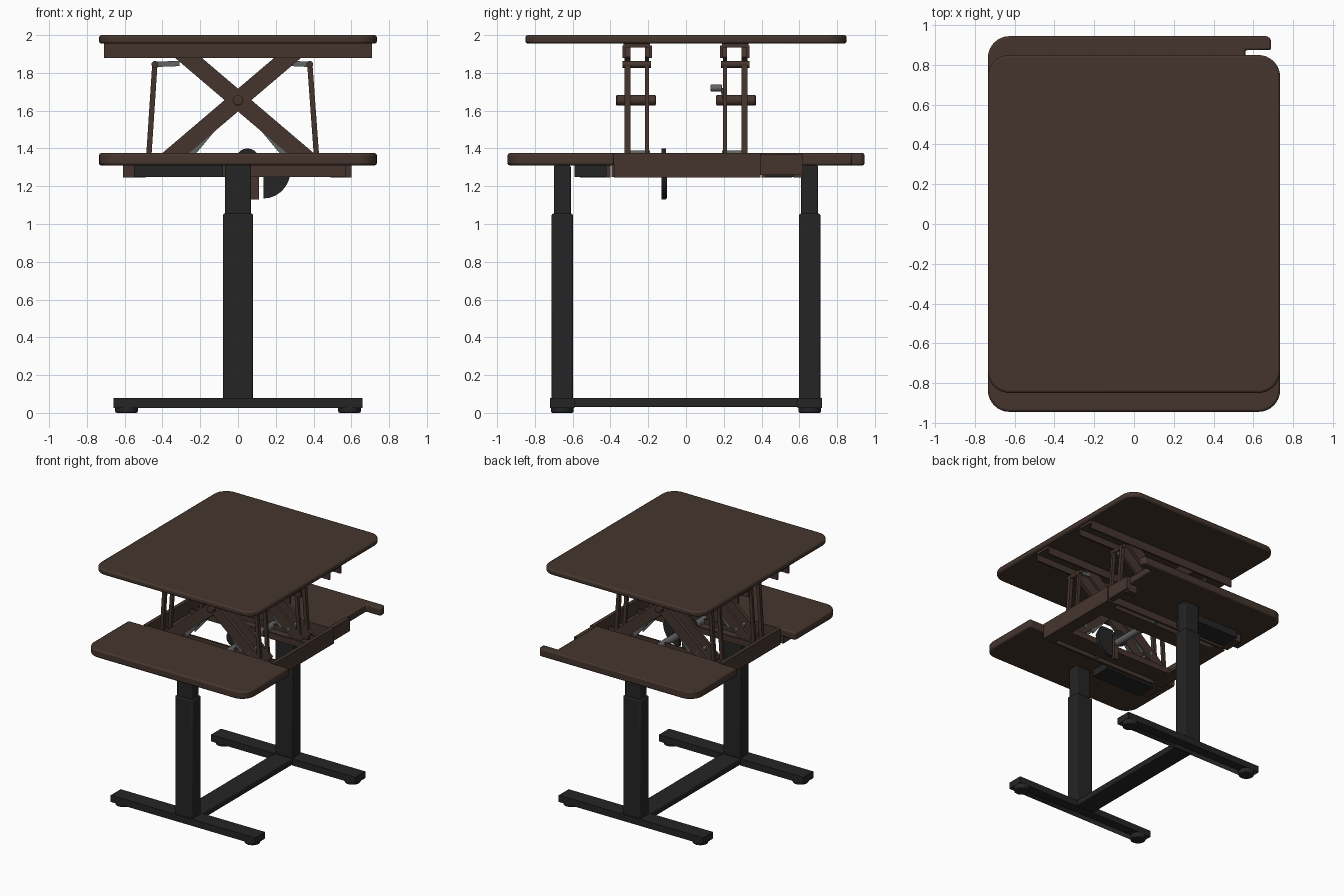
import bpy, bmesh
from math import radians, cos, sin, pi, atan2, hypot
from mathutils import Vector, Matrix

cube = bpy.data.objects.get("Cube")
if cube:
    bpy.data.objects.remove(cube, do_unlink=True)


def material(name, rgb):
    m = bpy.data.materials.new(name)
    m.use_nodes = True
    m.diffuse_color = (*rgb, 1)
    m.node_tree.nodes["Principled BSDF"].inputs["Base Color"].default_value = (*rgb, 1)
    return m


BROWN = material("dark_brown", (0.060, 0.036, 0.027))
BLACK = material("charcoal", (0.018, 0.018, 0.019))
GREY = material("steel_grey", (0.12, 0.13, 0.125))


def finish(name, bm, mat, bevel=0.0, segments=2):
    bmesh.ops.recalc_face_normals(bm, faces=bm.faces)
    mesh = bpy.data.meshes.new(name)
    bm.to_mesh(mesh)
    bm.free()
    mesh.materials.append(mat)
    ob = bpy.data.objects.new(name, mesh)
    bpy.context.collection.objects.link(ob)
    if bevel:
        mod = ob.modifiers.new("soft_edges", "BEVEL")
        mod.width, mod.segments, mod.limit_method = bevel, segments, "ANGLE"
        mod.angle_limit = radians(40)
    bpy.ops.object.select_all(action="DESELECT")
    ob.select_set(True)
    bpy.context.view_layer.objects.active = ob
    bpy.ops.object.shade_smooth_by_angle(angle=radians(35))
    return ob


def box(name, x, y, z, mat, bevel=0.0):
    """Box from (min, max) ranges."""
    bm = bmesh.new()
    size = [r[1] - r[0] for r in (x, y, z)]
    mid = [(r[0] + r[1]) / 2 for r in (x, y, z)]
    bmesh.ops.create_cube(bm, size=1, matrix=Matrix.Translation(mid) @ Matrix.Diagonal((*size, 1)))
    return finish(name, bm, mat, bevel)


def rod(name, a, b, radius, mat, sides=16, bevel=0.0):
    a, b = Vector(a), Vector(b)
    turn = (b - a).to_track_quat("Z", "Y").to_matrix().to_4x4()
    bm = bmesh.new()
    bmesh.ops.create_cone(bm, cap_ends=True, segments=sides, radius1=radius, radius2=radius,
                          depth=(b - a).length, matrix=Matrix.Translation((a + b) / 2) @ turn)
    return finish(name, bm, mat, bevel)


def prism(name, points, low, high, mat, axis="z", bevel=0.0):
    """Extrude an outline along z, or an (x, z) outline along y."""
    place = (lambda p, h: (p[0], p[1], h)) if axis == "z" else (lambda p, h: (p[0], h, p[1]))
    bm = bmesh.new()
    face = bm.faces.new([bm.verts.new(place(p, low)) for p in points])
    out = bmesh.ops.extrude_face_region(bm, geom=[face])
    shift = Vector(place((0, 0), high - low))
    bmesh.ops.translate(bm, vec=shift, verts=[v for v in out["geom"] if isinstance(v, bmesh.types.BMVert)])
    return finish(name, bm, mat, bevel)


def rounded(corners):
    """Outline from (x, y, radius) corners, listed anticlockwise."""
    pts = []
    for i, (x, y, r) in enumerate(corners):
        p = Vector((x, y))
        if not r:
            pts.append(p)
            continue
        u = (Vector(corners[i - 1][:2]) - p).normalized()
        v = (Vector(corners[(i + 1) % len(corners)][:2]) - p).normalized()
        c = p + (u + v) * r
        for k in range(9):
            t = k / 8 * pi / 2
            pts.append(c - v * r * cos(t) - u * r * sin(t))
    return pts


def arm(name, a, b, width, y, mat):
    """Flat bar between two (x, z) points, spanning the y range."""
    a, b = Vector(a), Vector(b)
    d = (b - a).normalized()
    n = Vector((-d.y, d.x)) * width / 2
    return prism(name, [a - n, b - n, b + n, a + n], y[0], y[1], mat, "y")


W = 0.735

# Raised work surface
prism("top_panel", rounded([(-W, -.85, .11), (W, -.85, .11), (W, .85, .11), (-W, .85, .11)]),
      1.955, 2.0, BROWN, bevel=0.012)

# Lower boards; the back one is cut away at its left end
prism("front_board", rounded([(-W, -.945, .11), (W, -.945, .11), (W, -.38, 0), (-W, -.38, 0)]),
      1.31, 1.375, BROWN, bevel=0.012)
prism("back_board", rounded([(-W, .38, 0), (.56, .38, 0), (.56, .875, 0), (.69, .875, 0),
                             (.69, .945, .03), (-W, .945, .11)]),
      1.31, 1.375, BROWN, bevel=0.01)

# Tray frame that carries the lift
for s, side, end in ((1, "left", .395), (-1, "right", .38)):
    box(f"{side}_tray_wall", sorted((s * .57, s * .60)), (-.38, end), (1.245, 1.375), BROWN)
    box(f"{side}_tray_ledge", sorted((s * .49, s * .57)), (-.38, end), (1.245, 1.265), BROWN)
box("left_tray_extension", (.54, .59), (.395, .62), (1.26, 1.37), BROWN)
box("left_tray_bracket", (.49, .57), (.57, .62), (1.245, 1.31), BROWN)
for s, side in ((-1, "front"), (1, "back")):
    box(f"{side}_tray_beam", (-.57, .57), sorted((s * .375, s * .395)), (1.25, 1.375), BROWN)
    box(f"{side}_support_box", (-.55, -.08), sorted((s * .42, s * .59)), (1.25, 1.31), BLACK)
    box(f"{side}_support_cap", (-.61, -.55), sorted((s * .40, s * .56)), (1.245, 1.31), BROWN)

# Scissor lift: one assembly near the front, one near the back
for s, side in ((-1, "front"), (1, "back")):
    outer = sorted((s * .295, s * .325))
    inner = sorted((s * .195, s * .218))
    span = sorted((s * .19, s * .33))
    # channels the arms slide in
    for zone, x, z, cap in (("upper", .71, (1.88, 1.945), (1.935, 1.955)),
                            ("lower", .57, (1.25, 1.30), (1.25, 1.26))):
        for edge, y in (("outer", s * .328), ("inner", s * .188)):
            box(f"{side}_{zone}_channel_{edge}", (-x, x), (y - .007, y + .007), z, BROWN)
        box(f"{side}_{zone}_channel_web", (-x, x), span, cap, BROWN)
    for layer, y in (("outer", outer), ("inner", inner)):
        for m, lean in ((1, "rising"), (-1, "falling")):
            arm(f"{side}_{layer}_{lean}_arm", (-m * .43, 1.29), (m * .31, 1.92), .092, y, BROWN)
            arm(f"{side}_{layer}_{lean}_spring", (m * .27, 1.37), (m * .07, 1.61), .07,
                (y[0] + .006, y[1] - .006), GREY)
        # slim struts at both ends
        arm(f"{side}_{layer}_right_strut", (-.478, 1.27), (-.44, 1.85), .028, y, BROWN)
        arm(f"{side}_{layer}_left_strut", (.422, 1.27), (.38, 1.85), .028, y, BROWN)
    # pivots and cross pins
    rod(f"{side}_pivot", (0, s * .16, 1.655), (0, s * .37, 1.655), .028, BROWN, 20, .006)
    for x, end in ((-.44, "right"), (.38, "left")):
        rod(f"{side}_{end}_top_pin", (x, s * .185, 1.845), (x, s * .335, 1.845), .018, BROWN)
        inside = x + (.13 if x < 0 else -.10)
        arm(f"{side}_{end}_top_link", (x, 1.845), (inside, 1.85), .028, inner, GREY)
    for x in (-.33, .33):
        rod(f"{side}_lower_pin", (x, s * .19, 1.375), (x, s * .325, 1.375), .014, GREY)

# Lift drive in the middle of the tray
rod("drive_shaft", (.08, -.36, 1.28), (.08, .36, 1.28), .028, GREY)
rod("release_knob", (.05, .13, 1.72), (.05, .19, 1.72), .018, GREY, bevel=.005)
rod("release_lever", (.05, .19, 1.72), (.05, .205, 1.66), .010, GREY, 10)
fan = [(.135, 1.30), (.135, 1.135)]
fan += [(.135 + .145 * sin(t * pi / 14), 1.29 - .155 * cos(t * pi / 14)) for t in range(1, 8)]
prism("drive_sector", fan + [(.24, 1.37), (.13, 1.37)], -.13, -.10, BLACK, "y")
box("drive_tab", (.07, .112), (-.13, -.105), (1.13, 1.33), BROWN)
rod("drive_wheel", (.05, -.13, 1.335), (.05, -.105, 1.335), .065, BLACK, 20)

# Telescopic legs and feet
for s, side in ((-1, "front"), (1, "back")):
    mid = s * .655
    box(f"{side}_upper_leg", (-.07, .07), (mid - .045, mid + .045), (1.0, 1.31), BLACK, .008)
    box(f"{side}_lower_leg", (-.08, .08), (mid - .056, mid + .056), (.07, 1.055), BLACK, .008)
    foot = box(f"{side}_foot", (-.66, .66), (mid - .065, mid + .065), (.025, .08), BLACK)
    # hollow underside
    bm = bmesh.new()
    bm.from_mesh(foot.data)
    under = [f for f in bm.faces if f.normal.z < -.9]
    bmesh.ops.inset_region(bm, faces=under, thickness=.012)
    bmesh.ops.translate(bm, vec=(0, 0, .035), verts=under[0].verts[:])
    bm.to_mesh(foot.data)
    bm.free()
    for x, end in ((-.59, "right"), (.59, "left")):
        rod(f"{side}_{end}_foot_pad", (x, mid, 0), (x, mid, .045), .06, BLACK, 24, .008)
box("floor_stretcher", (-.085, .085), (-.60, .60), (.03, .078), BLACK, .006)
